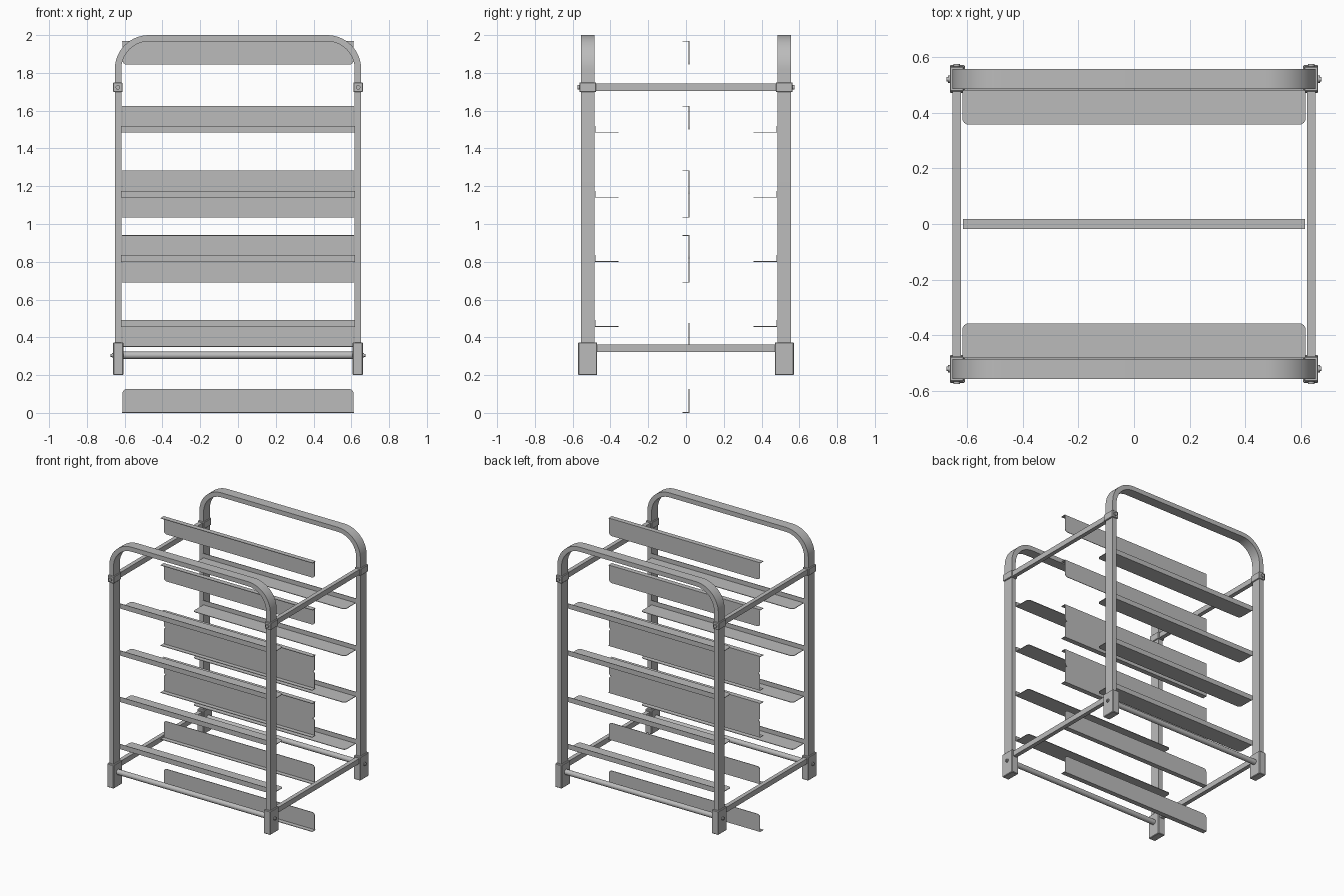
import bpy, bmesh, math
from mathutils import Matrix, Vector

if "Cube" in bpy.data.objects:
    bpy.data.objects.remove(bpy.data.objects["Cube"])

steel = bpy.data.materials.new("steel grey")
steel.use_nodes = True
steel.diffuse_color = (0.5, 0.5, 0.5, 1)
steel.node_tree.nodes["Principled BSDF"].inputs["Base Color"].default_value = (0.5, 0.5, 0.5, 1)


def finish(name, bm, smooth=False):
    bmesh.ops.recalc_face_normals(bm, faces=bm.faces[:])
    mesh = bpy.data.meshes.new(name)
    bm.to_mesh(mesh)
    bm.free()
    mesh.materials.append(steel)
    ob = bpy.data.objects.new(name, mesh)
    bpy.context.collection.objects.link(ob)
    if smooth:
        bpy.ops.object.select_all(action='DESELECT')
        ob.select_set(True)
        bpy.context.view_layer.objects.active = ob
        bpy.ops.object.shade_smooth_by_angle(angle=math.radians(35))
    return ob


def box(name, lo, hi, bevel=0):
    lo, hi = Vector(lo), Vector(hi)
    bm = bmesh.new()
    bmesh.ops.create_cube(bm, size=1)
    size = hi - lo
    bmesh.ops.scale(bm, vec=[abs(s) for s in size], verts=bm.verts[:])
    bmesh.ops.translate(bm, vec=(lo + hi) / 2, verts=bm.verts[:])
    if bevel:
        bmesh.ops.bevel(bm, geom=bm.edges[:], offset=bevel, segments=1, affect='EDGES')
    return finish(name, bm)


def rod(name, a, b, r, sides=24):
    a, b = Vector(a), Vector(b)
    bm = bmesh.new()
    bmesh.ops.create_cone(bm, cap_ends=True, segments=sides, radius1=r, radius2=r,
                          depth=(b - a).length)
    rot = Vector((0, 0, 1)).rotation_difference(b - a).to_matrix().to_4x4()
    bmesh.ops.transform(bm, matrix=Matrix.Translation((a + b) / 2) @ rot, verts=bm.verts[:])
    return finish(name, bm, True)


def prism(bm, points, offset):
    """Extrude a flat outline by a vector."""
    face = bm.faces.new([bm.verts.new(p) for p in points])
    new = bmesh.ops.extrude_face_region(bm, geom=[face])["geom"]
    bmesh.ops.translate(bm, vec=offset, verts=[v for v in new if isinstance(v, bmesh.types.BMVert)])


def arch(half, top, radius, bottom, n=14):
    """Inverted U outline with rounded shoulders, as (x, z)."""
    right = [(half, bottom)]
    for i in range(n + 1):
        t = math.pi / 2 * i / n
        right.append((half - radius + radius * math.cos(t), top - radius + radius * math.sin(t)))
    return right + [(-x, z) for x, z in reversed(right)]


def angle_bar(name, corner, web, flange, half):
    """L-section bar along x: wide web with rounded free corners, narrow flange."""
    t, r, width, lip = 0.004, 0.022, 0.126, 0.036
    c, w, f = Vector(corner), Vector(web), Vector(flange)
    x = Vector((1, 0, 0))
    side = [(half, 0)]
    for i in range(7):
        a = math.pi / 2 * i / 6
        side.append((half - r + r * math.cos(a), width - r + r * math.sin(a)))
    outline = side + [(-u, v) for u, v in reversed(side)]
    bm = bmesh.new()
    prism(bm, [c + x * u + w * v for u, v in outline], f * t)
    k = half + 0.003
    prism(bm, [c + x * u + f * v for u, v in ((k, 0), (k, lip), (-k, lip), (-k, 0))], w * t)
    return finish(name, bm)


for sy, end in ((-1, "front"), (1, "back")):
    # Bent flat-tube hoop
    outer, inner = arch(0.652, 2.0, 0.18, 0.21), arch(0.618, 1.967, 0.147, 0.21)
    bm = bmesh.new()
    rings = [[bm.verts.new((x, sy * y, z)) for x, z in pts]
             for y, pts in ((0.484, outer), (0.557, outer), (0.557, inner), (0.484, inner))]
    for i in range(4):
        a, b = rings[i], rings[(i + 1) % 4]
        for j in range(len(a) - 1):
            bm.faces.new((a[j], a[j + 1], b[j + 1], b[j]))
    for j in (0, -1):
        bm.faces.new([ring[j] for ring in rings])
    finish(end + "_hoop", bm, True)

    # Round bottom rail between the feet
    rod(end + "_bottom_rail", (-0.61, sy * 0.52, 0.305), (0.61, sy * 0.52, 0.305), 0.019)

    # Ledges on the inside of the hoop
    for n, z in enumerate((0.455, 0.80, 1.14, 1.484)):
        angle_bar(f"{end}_ledge_{n + 1}", (0, sy * 0.483, z), (0, -sy, 0), (0, 0, 1), 0.616)

    for sx, side in ((-1, "right"), (1, "left")):
        tag = f"{end}_{side}_"
        # Foot block with its bolt
        box(tag + "foot", (sx * 0.607, sy * 0.47, 0.2), (sx * 0.661, sy * 0.571, 0.373), 0.004)
        rod(tag + "foot_bolt", (sx * 0.655, sy * 0.52, 0.305), (sx * 0.667, sy * 0.52, 0.305), 0.013, 16)
        rod(tag + "foot_bolt_tip", (sx * 0.66, sy * 0.52, 0.305), (sx * 0.674, sy * 0.52, 0.305), 0.008, 12)
        # Upper clamp with its bolt
        box(tag + "clamp", (sx * 0.611, sy * 0.476, 1.698), (sx * 0.661, sy * 0.565, 1.749), 0.003)
        rod(tag + "clamp_bolt", (sx * 0.636, sy * 0.56, 1.723), (sx * 0.636, sy * 0.574, 1.723), 0.012, 16)

# Square side bars joining the two hoops
for sx, side in ((-1, "right"), (1, "left")):
    for level, z in (("lower", 0.342), ("upper", 1.724)):
        box(f"{side}_{level}_side_bar", (sx * 0.621, -0.485, z - 0.019), (sx * 0.651, 0.485, z + 0.019))

# Upright divider plates along the middle: flange height and direction of the web
for n, (z, up) in enumerate(((0.0, 1), (0.349, 1), (0.69, 1), (0.941, -1),
                             (1.034, 1), (1.284, -1), (1.626, -1), (1.97, -1))):
    angle_bar(f"divider_plate_{n + 1}", (0, 0.018, z), (0, 0, up), (0, -1, 0), 0.611)
